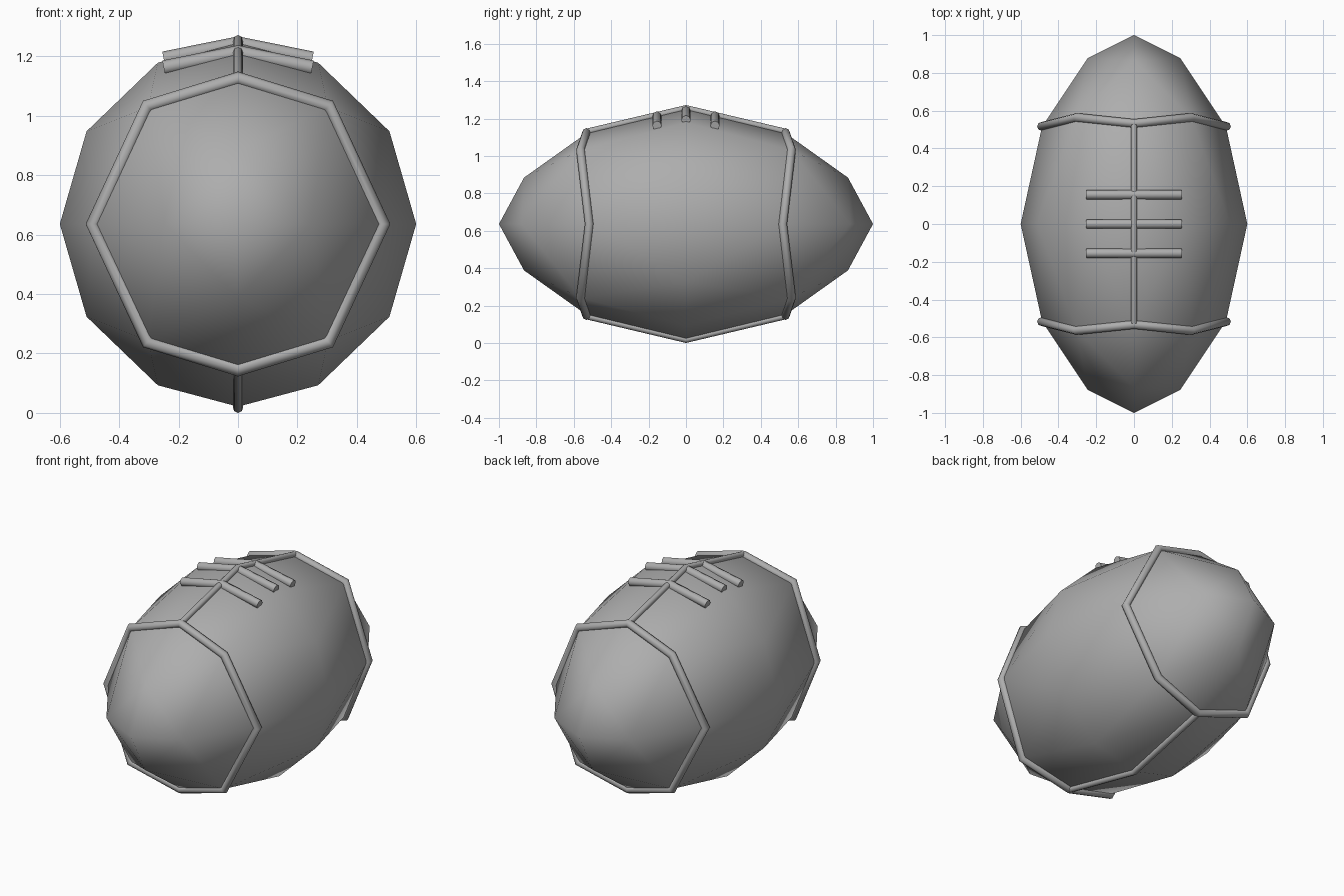
import bpy, bmesh
from itertools import product

if "Cube" in bpy.data.objects:
    bpy.data.objects.remove(bpy.data.objects["Cube"])

CZ = 0.636  # height of the ball's centre

# One eighth of the ball: an octahedron face split in three along each edge
tip, top, side = (0, 1, 0), (0, 0, .615), (.6, 0, 0)
tip_top, top_tip = (0, .866, .248), (0, .53, .487)
tip_side, side_tip = (.245, .878, 0), (.487, .515, 0)
side_top, top_side = (.51, 0, .312), (.27, 0, .543)
mid = (.303, .562, .395)
TRIS = [(tip, tip_top, tip_side), (tip_top, mid, tip_side), (tip_top, top_tip, mid),
        (tip_side, mid, side_tip), (top_tip, top, top_side), (top_tip, top_side, mid),
        (mid, top_side, side_top), (mid, side_top, side_tip), (side_tip, side_top, side)]

# Dark grey for the whole ball
grey = bpy.data.materials.new("dark_grey")
grey.diffuse_color = (.42, .42, .42, 1)
grey.use_nodes = True
grey.node_tree.nodes["Principled BSDF"].inputs["Base Color"].default_value = grey.diffuse_color


def link(obj):
    bpy.context.collection.objects.link(obj)
    obj.location.z = CZ
    obj.data.materials.append(grey)
    return obj


# Ball body, mirrored into all eight octants
bm = bmesh.new()
for signs in product((1, -1), repeat=3):
    for tri in TRIS:
        bm.faces.new([bm.verts.new([c * s for c, s in zip(p, signs)]) for p in tri])
bmesh.ops.remove_doubles(bm, verts=bm.verts, dist=1e-4)
bmesh.ops.recalc_face_normals(bm, faces=bm.faces)
for f in bm.faces:
    f.smooth = True
mesh = bpy.data.meshes.new("ball_body")
bm.to_mesh(mesh)
bm.free()
link(bpy.data.objects.new("ball_body", mesh))


def tube(name, pts, radius, cyclic=False):
    """Round cord along straight segments, capped at open ends."""
    cu = bpy.data.curves.new(name, 'CURVE')
    cu.dimensions = '3D'
    cu.bevel_depth = radius
    cu.bevel_resolution = 2
    cu.use_fill_caps = True
    sp = cu.splines.new('POLY')
    sp.points.add(len(pts) - 1)
    for p, co in zip(sp.points, pts):
        p.co = (*co, 1)
    sp.use_cyclic_u = cyclic
    sp.use_smooth = True
    return link(bpy.data.objects.new(name, cu))


# Eight-sided seam rings around both ends
quarter = [top_tip, mid, side_tip]
half = quarter + [(x, y, -z) for x, y, z in (mid, top_tip)]
ring = half + [(-x, y, z) for x, y, z in half[-2:0:-1]]
for name, s in (("front_ring_seam", -1), ("back_ring_seam", 1)):
    tube(name, [(x * 1.006, y * s * 1.004, z * 1.006) for x, y, z in ring], .023, True)

# Lengthwise seams on top and bottom
for name, s in (("top_seam", 1), ("bottom_seam", -1)):
    tube(name, [(0, -.53, s * .493), (0, 0, s * .619), (0, .53, s * .493)], .017)

# Three laces across the top seam
for i in (-1, 0, 1):
    drop = .03 * abs(i)
    tube("lace_%d" % (i + 2), [(-.25, i * .155, .556 - drop),
                               (0, i * .155, .607 - drop),
                               (.25, i * .155, .556 - drop)], .025)
